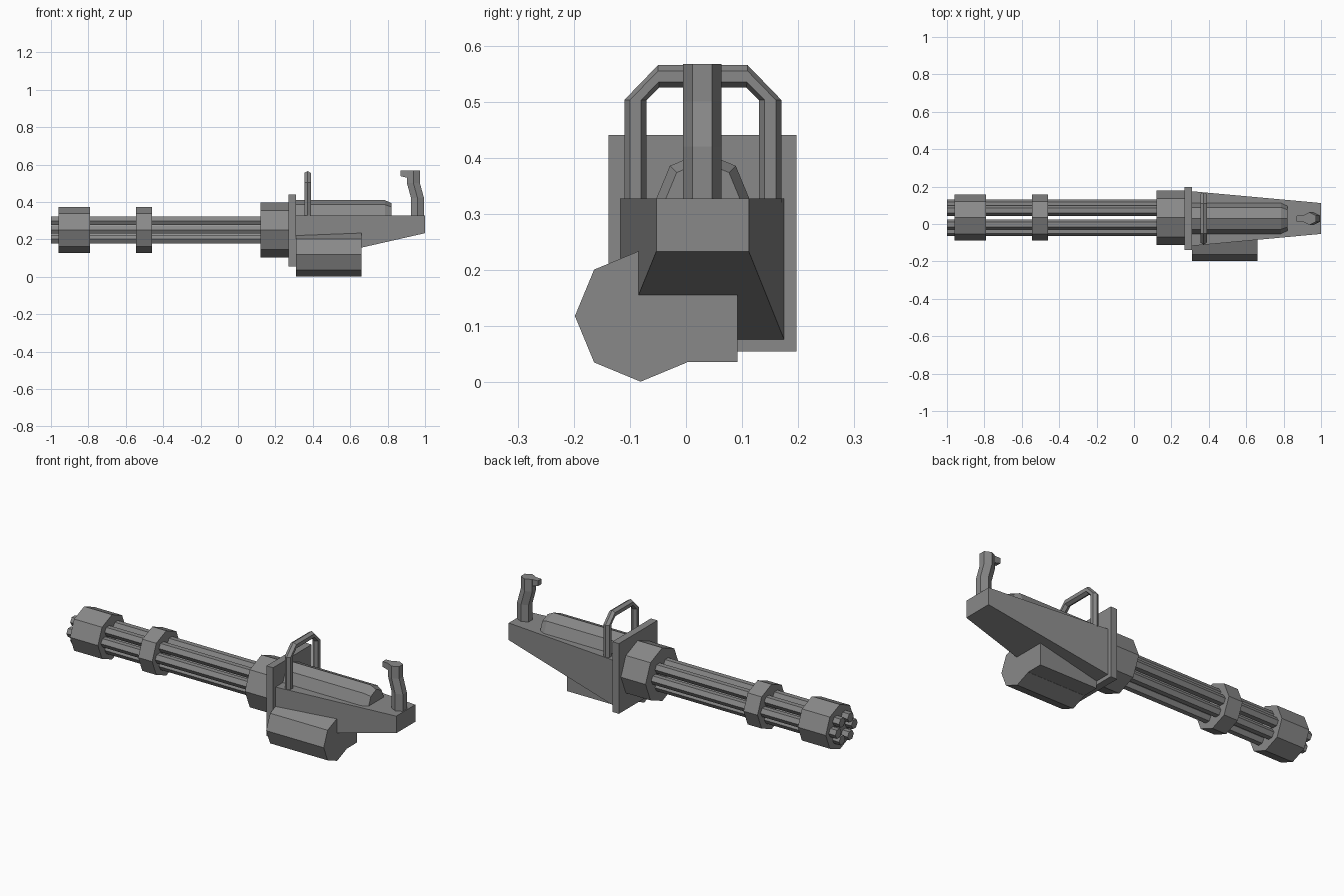
import bpy
import bmesh
from math import cos, sin, pi

cube = bpy.data.objects.get("Cube")
if cube:
    bpy.data.objects.remove(cube, do_unlink=True)

metal = bpy.data.materials.new("grey_metal")
metal.use_nodes = True
grey = (0.25, 0.25, 0.25, 1)
metal.diffuse_color = grey
metal.node_tree.nodes["Principled BSDF"].inputs["Base Color"].default_value = grey

AXIS_Y, AXIS_Z = 0.034, 0.25


def loft(name, rings):
    """Skin a list of equal-sized rings of points and cap both ends."""
    bm = bmesh.new()
    loops = [[bm.verts.new(p) for p in ring] for ring in rings]
    count = len(loops[0])
    for a, b in zip(loops, loops[1:]):
        for i in range(count):
            j = (i + 1) % count
            bm.faces.new((a[i], a[j], b[j], b[i]))
    bm.faces.new(loops[0])
    bm.faces.new(loops[-1])
    bmesh.ops.recalc_face_normals(bm, faces=bm.faces)
    mesh = bpy.data.meshes.new(name)
    bm.to_mesh(mesh)
    bm.free()
    mesh.materials.append(metal)
    obj = bpy.data.objects.new(name, mesh)
    bpy.context.collection.objects.link(obj)
    return obj


def rect(x, y0, y1, z0, z1):
    return [(x, y0, z0), (x, y1, z0), (x, y1, z1), (x, y0, z1)]


def polygon(x, y, z, r, sides):
    """Regular polygon across the barrel direction, one corner towards +y."""
    angles = [2 * pi * i / sides for i in range(sides)]
    return [(x, y + r * cos(a), z + r * sin(a)) for a in angles]


def prism(name, x0, x1, y, z, r, sides):
    return loft(name, [polygon(x, y, z, r, sides) for x in (x0, x1)])


# Barrel cluster
spots = [(s * 0.07, 0) for s in (-1, 1)]
spots += [(s * 0.037, t * 0.049) for s in (-1, 1) for t in (-1, 1)]
for i, (dy, dz) in enumerate(spots):
    prism(f"barrel_{i + 1}", -1, 0.2, AXIS_Y + dy, AXIS_Z + dz, 0.027, 6)

# Collars and rear hub
prism("muzzle_collar", -0.96, -0.79, AXIS_Y, AXIS_Z, 0.123, 8)
prism("middle_collar", -0.545, -0.46, AXIS_Y, AXIS_Z, 0.123, 8)
prism("barrel_hub", 0.12, 0.28, AXIS_Y, AXIS_Z, 0.146, 8)

# Mounting plate and tapered body
loft("mounting_plate", [rect(x, -0.138, 0.197, 0.055, 0.441) for x in (0.27, 0.31)])
loft("body", [rect(0.31, -0.117, 0.175, 0.076, 0.327),
              rect(1.0, -0.053, 0.112, 0.233, 0.327)])

# Motor housing half sunk into the top of the body, with a chamfered end
loft("motor_housing", [[(x, 0.03 + r * cos(k * pi / 4), 0.327 + r * sin(k * pi / 4))
                        for k in range(5)]
                       for x, r in ((0.31, 0.083), (0.785, 0.083), (0.82, 0.066))])

# Ammunition drum and its feed box
prism("ammo_drum", 0.31, 0.66, -0.081, 0.118, 0.117, 8)
loft("feed_box", [rect(x, -0.08, 0.092, 0.036, 0.156) for x in (0.31, 0.66)])

# Carry handle: hexagonal bar bent over the body
outer = [(-0.11, 0.32), (-0.11, 0.503), (-0.05, 0.565)]
inner = [(-0.07, 0.32), (-0.07, 0.503), (-0.048, 0.525)]
outer += [(0.06 - y, z) for y, z in reversed(outer)]
inner += [(0.06 - y, z) for y, z in reversed(inner)]
bar = []
for (oy, oz), (iy, iz) in zip(outer, inner):
    ring = []
    for k in range(6):
        t = 0.5 + 0.5 * cos(k * pi / 3)
        ring.append((0.372 + 0.02 * sin(k * pi / 3), iy + (oy - iy) * t, iz + (oz - iz) * t))
    bar.append(ring)
loft("carry_handle", bar)

# Rear grip, leaning forward at the top, with a thumb trigger
loft("rear_grip", [[(x + 0.04 * sin(k * pi / 3), 0.029 + 0.034 * cos(k * pi / 3), z)
                    for k in range(6)]
                   for x, z in ((0.96, 0.32), (0.96, 0.42), (0.938, 0.5), (0.938, 0.567))])
loft("thumb_trigger", [rect(0.87, 0.014, 0.044, 0.538, 0.567),
                       rect(0.92, 0.012, 0.046, 0.525, 0.567)])
